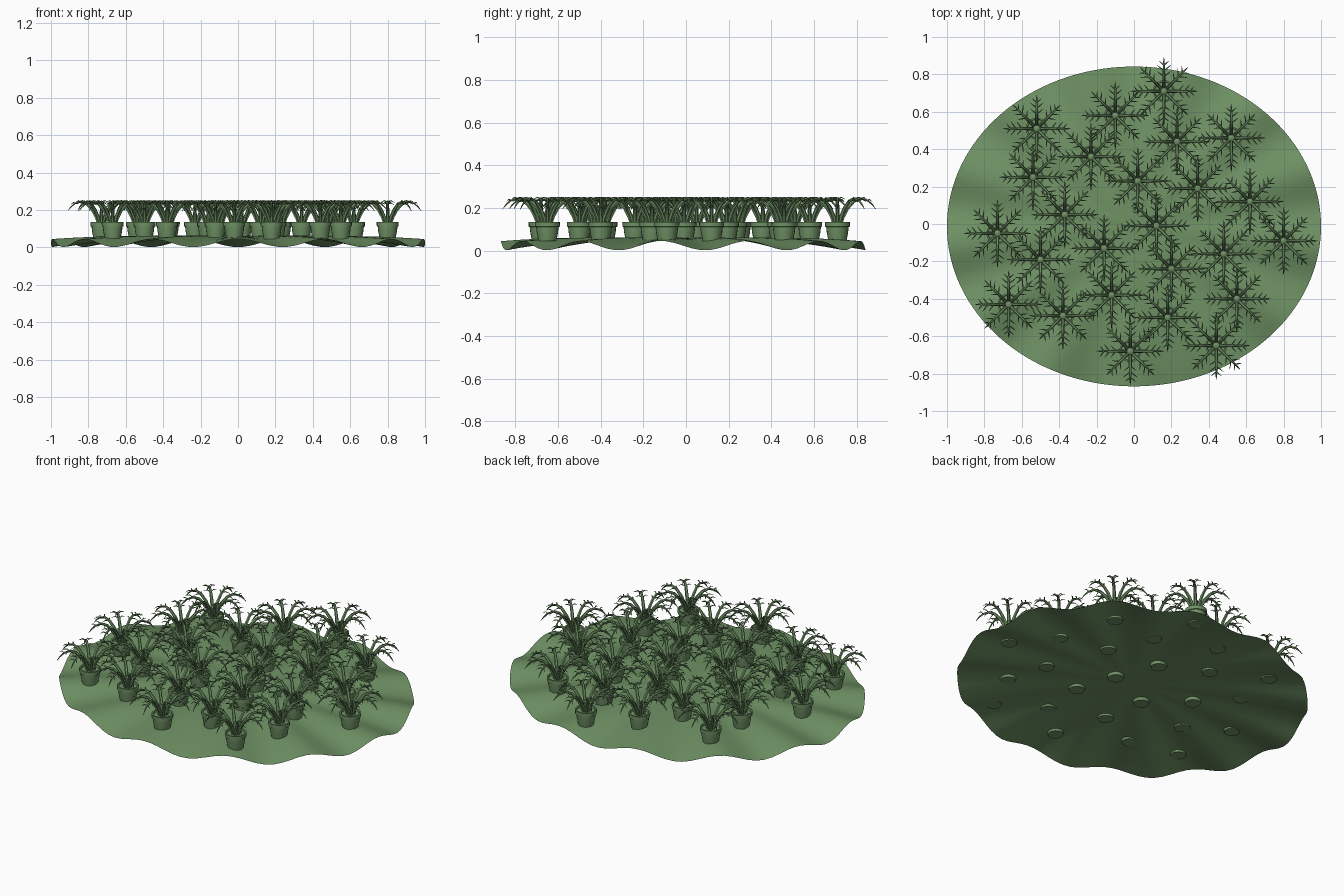
import bpy, bmesh, math
from mathutils import Vector

if "Cube" in bpy.data.objects:
    bpy.data.objects.remove(bpy.data.objects["Cube"])

GREEN = bpy.data.materials.new("leaf_green")
GREEN.diffuse_color = (0.16, 0.29, 0.13, 1)
GREEN.use_nodes = True
GREEN.node_tree.nodes["Principled BSDF"].inputs["Base Color"].default_value = GREEN.diffuse_color

SPOTS = [(.16, .71), (-.10, .58), (-.52, .51), (.23, .44), (.52, .46), (-.23, .36),
         (-.54, .25), (.02, .23), (.34, .19), (.62, .12), (-.37, .05), (.12, -.01),
         (-.73, -.05), (.80, -.09), (-.16, -.13), (.48, -.16), (-.50, -.19),
         (.20, -.24), (-.12, -.38), (.55, -.40), (-.67, -.43), (-.38, -.49),
         (.18, -.50), (-.02, -.68), (.44, -.65)]


def finish(bm, name):
    mesh = bpy.data.meshes.new(name)
    bm.to_mesh(mesh)
    bm.free()
    mesh.materials.append(GREEN)
    for p in mesh.polygons:
        p.use_smooth = True
    mesh.set_sharp_from_angle(angle=math.radians(40))
    return mesh


def place(name, mesh, loc=(0, 0, 0)):
    ob = bpy.data.objects.new(name, mesh)
    ob.location = loc
    bpy.context.collection.objects.link(ob)
    return ob


def loft(bm, rings, cap_start=False, cap_end=False):
    for a, b in zip(rings, rings[1:]):
        n = len(a)
        for i in range(n):
            bm.faces.new((a[i], a[(i + 1) % n], b[(i + 1) % n], b[i]))
    if cap_start:
        bm.faces.new(rings[0][::-1])
    if cap_end:
        bm.faces.new(rings[-1])


def lathe(bm, profile, n):
    rings = [[bm.verts.new((r * math.cos(math.tau * i / n), r * math.sin(math.tau * i / n), z))
              for i in range(n)] for r, z in profile]
    loft(bm, rings, True, True)


def tube(bm, pts, radii, n):
    rings = []
    for k, p in enumerate(pts):
        d = (pts[min(k + 1, len(pts) - 1)] - pts[max(k - 1, 0)]).normalized()
        side = d.cross(Vector((0, 0, 1))).normalized()
        up = side.cross(d)
        rings.append([bm.verts.new(p + radii[k] * (math.cos(a) * side - math.sin(a) * up))
                      for a in (math.tau * -i / n for i in range(n))])
    loft(bm, rings, True, True)


# wavy oval ground sheet
def ground_mesh(rings=20, n=130):
    bm = bmesh.new()
    grid = []
    for j in range(1, rings + 1):
        r = j / rings
        row = []
        for i in range(n):
            a = math.tau * i / n
            z = .062 - .038 * r ** 3 - .022 * r * r * math.sin(13 * a)
            row.append(bm.verts.new((r * math.cos(a), .855 * r * math.sin(a) - .013, z)))
        grid.append(row)
    loft(bm, grid[::-1])
    mid = bm.verts.new((0, -.013, .062))
    for i in range(n):
        bm.faces.new((mid, grid[0][i], grid[0][(i + 1) % n]))
    bmesh.ops.recalc_face_normals(bm, faces=bm.faces)
    return finish(bm, "ground")


# tapered pot with rim band and sunken soil
def pot_mesh():
    bm = bmesh.new()
    lathe(bm, [(.042, .045), (.050, .085), (.053, .112), (.058, .113), (.059, .135),
               (.051, .135), (.049, .125)], 20)
    bmesh.ops.recalc_face_normals(bm, faces=bm.faces)
    return finish(bm, "pot")


# eight arching fronds with paired spiky leaflets around a central crown
def frond_mesh():
    bm = bmesh.new()
    lathe(bm, [(.020, .12), (.022, .145), (.018, .16), (.008, .166)], 12)
    path = [(.012, .12), (.026, .160), (.048, .200), (.078, .232), (.110, .245),
            (.143, .235), (.165, .215), (.180, .195)]
    radii = [.010, .010, .009, .008, .0065, .005, .0035, .001]
    for k in range(8):
        a = math.tau * k / 8
        out = Vector((math.cos(a), math.sin(a), 0))
        side = Vector((-math.sin(a), math.cos(a), 0))
        up = Vector((0, 0, 1))
        tube(bm, [out * r + up * z for r, z in path], radii, 6)
        for r, z, length in [(.078, .232, .045), (.110, .244, .048), (.140, .235, .036)]:
            base = out * r + up * z
            for s in (-1, 1):
                d = out * .62 + side * s * .78
                tube(bm, [base, base + d * length * .5 + up * .006,
                          base + d * length - up * .004], [.0035, .003, .0006], 4)
    bmesh.ops.recalc_face_normals(bm, faces=bm.faces)
    return finish(bm, "fronds")


place("ground", ground_mesh())
pot, fronds = pot_mesh(), frond_mesh()
for i, (x, y) in enumerate(SPOTS):
    place(f"pot_{i + 1}", pot, (x, y, 0))
    place(f"fronds_{i + 1}", fronds, (x, y, 0))
